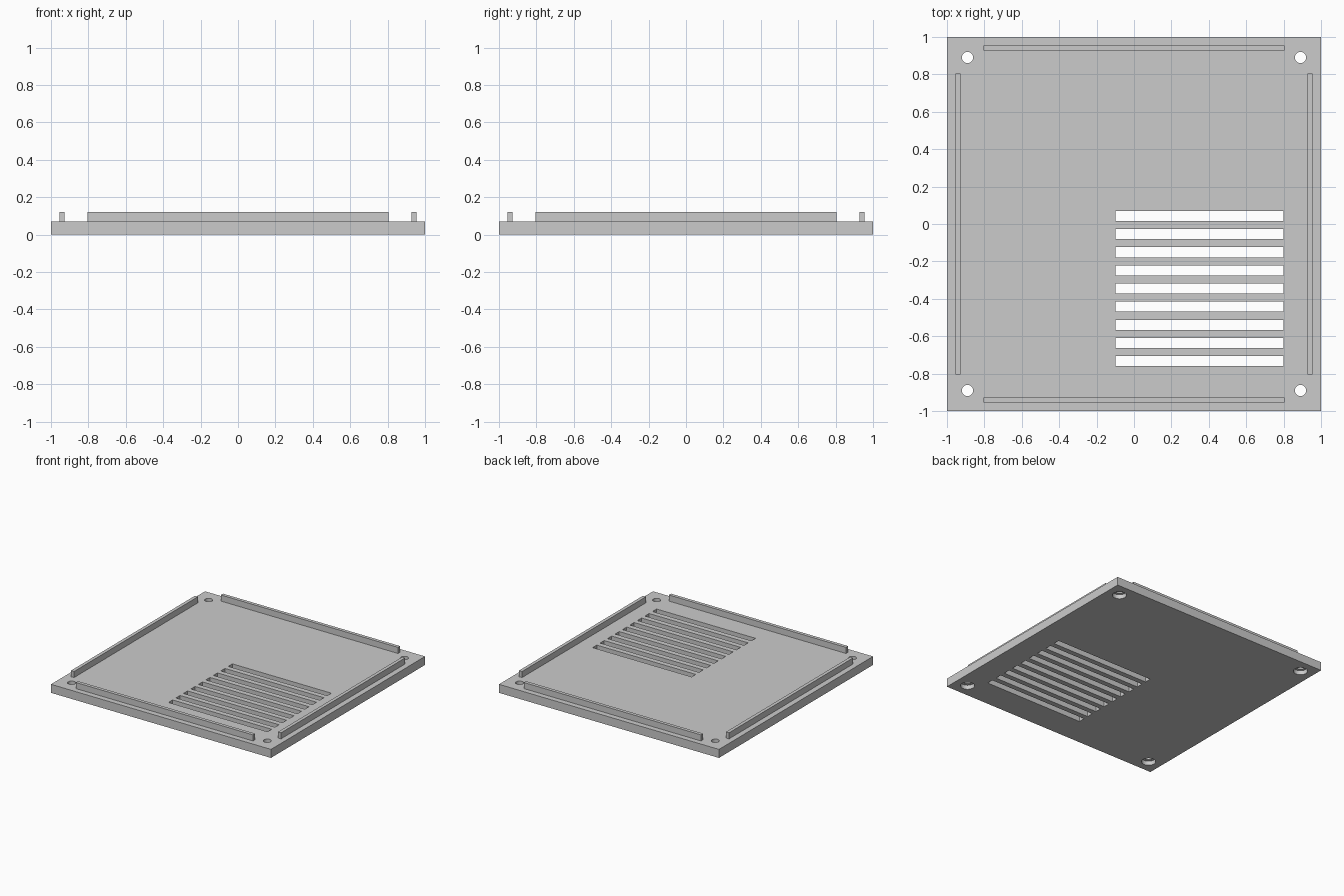
import bpy
import bmesh
from mathutils import Matrix, Vector

if "Cube" in bpy.data.objects:
    bpy.data.objects.remove(bpy.data.objects["Cube"])

PLATE_TOP, RIB_TOP = 0.07, 0.12

grey = bpy.data.materials.new("light_grey")
grey.use_nodes = True
colour = (0.6, 0.6, 0.6, 1)
grey.diffuse_color = colour
grey.node_tree.nodes["Principled BSDF"].inputs["Base Color"].default_value = colour


def add_box(bm, low, high):
    low, high = Vector(low), Vector(high)
    place = Matrix.Translation((low + high) / 2) @ Matrix.Diagonal((*(high - low), 1))
    bmesh.ops.create_cube(bm, size=1, matrix=place)


def add_cylinder(bm, x, y, radius, low, high):
    bmesh.ops.create_cone(bm, cap_ends=True, segments=32, radius1=radius, radius2=radius,
                          depth=high - low, matrix=Matrix.Translation((x, y, (low + high) / 2)))


def make_object(name, bm):
    mesh = bpy.data.meshes.new(name)
    bm.to_mesh(mesh)
    bm.free()
    mesh.materials.append(grey)
    obj = bpy.data.objects.new(name, mesh)
    bpy.context.collection.objects.link(obj)
    return obj


def cut(target, bm):
    cutter = make_object("cutter", bm)
    cutter.hide_render = True
    mod = target.modifiers.new("cut", 'BOOLEAN')
    mod.operation = 'DIFFERENCE'
    mod.solver = 'EXACT'
    mod.object = cutter
    bpy.context.view_layer.objects.active = target
    bpy.ops.object.modifier_apply(modifier=mod.name)
    bpy.data.objects.remove(cutter)


# Square base plate
bm = bmesh.new()
add_box(bm, (-1, -1, 0), (1, 1, PLATE_TOP))
plate = make_object("base_plate", bm)

# Row of ventilation slots
bm = bmesh.new()
for i in range(9):
    y = 0.043 - 0.097 * i
    add_box(bm, (-0.1, y - 0.027, -0.1), (0.8, y + 0.027, 0.2))
cut(plate, bm)

# Corner screw holes, then wider recesses for the heads underneath
for radius, top in ((0.03, 0.2), (0.053, 0.035)):
    bm = bmesh.new()
    for x in (-0.89, 0.89):
        for y in (-0.89, 0.89):
            add_cylinder(bm, x, y, radius, -0.1, top)
    cut(plate, bm)

bpy.ops.object.select_all(action='DESELECT')
plate.select_set(True)
bpy.context.view_layer.objects.active = plate
bpy.ops.object.shade_smooth_by_angle()

# Locating ribs along the four edges
inner, outer, half = 0.927, 0.955, 0.805
for name, side in (("left", 1), ("right", -1)):
    bm = bmesh.new()
    x = sorted((side * inner, side * outer))
    add_box(bm, (x[0], -half, PLATE_TOP), (x[1], half, RIB_TOP))
    make_object(name + "_rib", bm)
for name, side in (("back", 1), ("front", -1)):
    bm = bmesh.new()
    y = sorted((side * inner, side * outer))
    add_box(bm, (-half, y[0], PLATE_TOP), (half, y[1], RIB_TOP))
    make_object(name + "_rib", bm)
